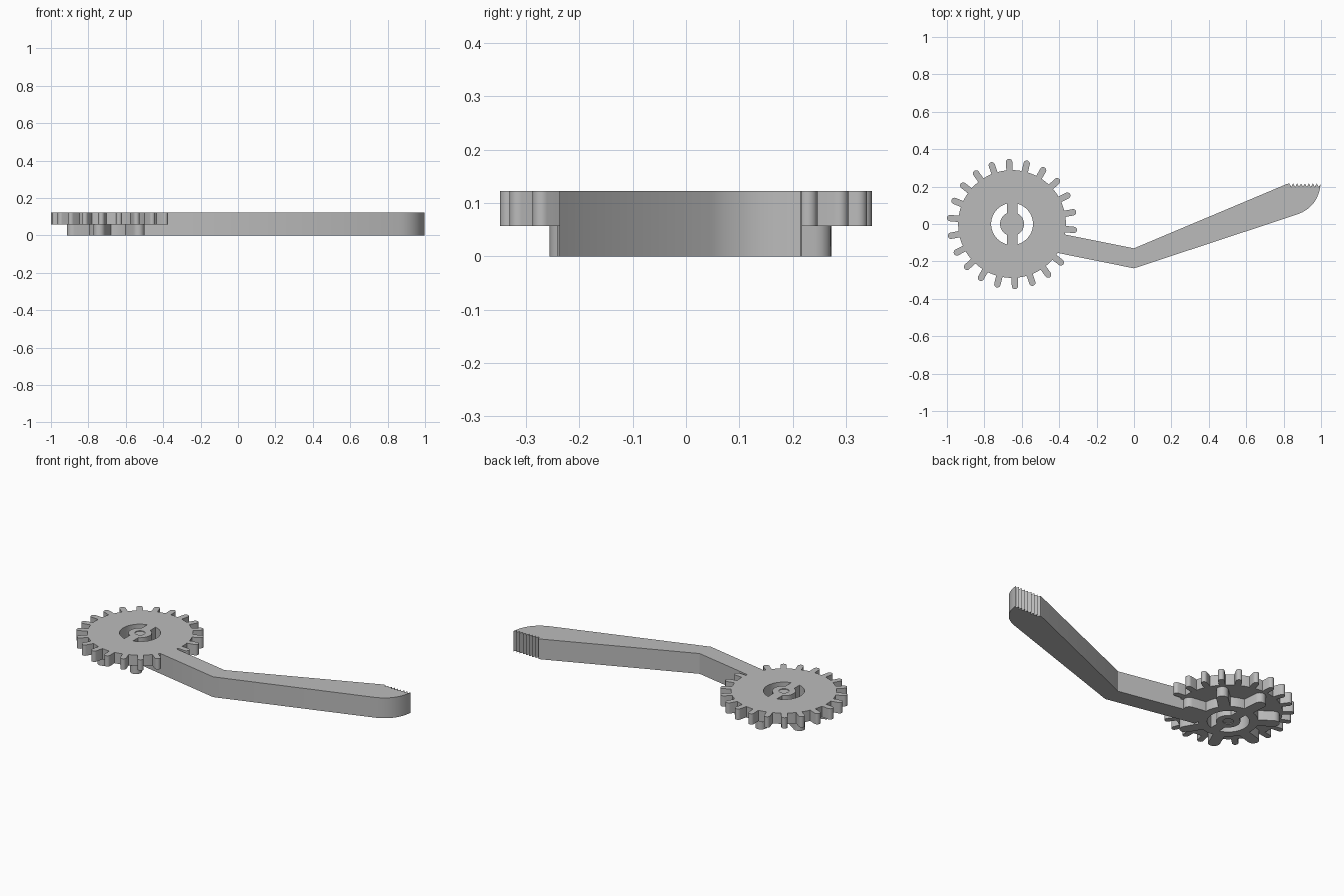
import bpy, bmesh
from math import sin, cos, pi, radians, asin

if "Cube" in bpy.data.objects:
    bpy.data.objects.remove(bpy.data.objects["Cube"], do_unlink=True)

CX = -0.652            # wheel axis
MID, TOP = 0.057, 0.122

grey = bpy.data.materials.new("plain grey")
grey.use_nodes = True
grey.diffuse_color = (0.5, 0.5, 0.5, 1)
bsdf = grey.node_tree.nodes["Principled BSDF"]
bsdf.inputs["Base Color"].default_value = (0.5, 0.5, 0.5, 1)


def polar(r, a):
    return (r * cos(a), r * sin(a))


def arc(r, a0, a1, n):
    return [polar(r, a0 + (a1 - a0) * i / n) for i in range(n + 1)]


def plate(name, outlines, z0, z1, cx=0.0):
    """Extrude a flat outline, with any further outlines cut as holes."""
    curve = bpy.data.curves.new(name, 'CURVE')
    curve.dimensions = '2D'
    curve.fill_mode = 'BOTH'
    curve.extrude = (z1 - z0) / 2
    for pts in outlines:
        spline = curve.splines.new('POLY')
        spline.points.add(len(pts) - 1)
        for p, (x, y) in zip(spline.points, pts):
            p.co = (x + cx, y, 0, 1)
        spline.use_cyclic_u = True
    helper = bpy.data.objects.new(name + "_outline", curve)
    bpy.context.collection.objects.link(helper)
    graph = bpy.context.evaluated_depsgraph_get()
    mesh = bpy.data.meshes.new_from_object(helper.evaluated_get(graph))
    bpy.data.objects.remove(helper, do_unlink=True)
    bm = bmesh.new()
    bm.from_mesh(mesh)
    bmesh.ops.remove_doubles(bm, verts=bm.verts, dist=0.0001)
    bmesh.ops.translate(bm, verts=bm.verts, vec=(0, 0, (z0 + z1) / 2))
    bmesh.ops.recalc_face_normals(bm, faces=bm.faces)
    bm.to_mesh(mesh)
    bm.free()
    mesh.materials.clear()
    mesh.materials.append(grey)
    obj = bpy.data.objects.new(name, mesh)
    bpy.context.collection.objects.link(obj)
    bpy.ops.object.select_all(action='DESELECT')
    obj.select_set(True)
    bpy.context.view_layer.objects.active = obj
    bpy.ops.object.shade_smooth_by_angle(angle=radians(30))
    return obj


def toothed(count, start, root, tip, w):
    """Closed outline of a wheel with straight, round-ended teeth."""
    pts = []
    step = 2 * pi / count
    half = asin(w / root)
    for i in range(count):
        a = start + i * step
        for j in range(9):
            t = -pi / 2 + pi * j / 8
            u, v = tip - w + w * cos(t), w * sin(t)
            pts.append((u * cos(a) - v * sin(a), u * sin(a) + v * cos(a)))
        pts += arc(root, a + half, a + step - half, 6)
    return pts


def window(side):
    """Curved opening beside the hub, leaving a spoke above and below."""
    hub, rim, spoke = 0.064, 0.112, 0.028
    a, b = pi / 2 - asin(spoke / hub), pi / 2 - asin(spoke / rim)
    pts = arc(rim, -b, b, 20) + arc(hub, a, -a, 16)
    return [(side * x, y) for x, y in pts]


windows = [window(1), window(-1)]
bore = arc(0.028, 0, 2 * pi * 23 / 24, 23)

# Upper wheel with fine teeth
plate("gear_wheel", [toothed(22, radians(92.7), 0.288, 0.349, 0.017), bore] + windows,
      MID, TOP, CX)

# Lower wheel with seven long teeth
plate("lower_pinion", [toothed(7, radians(94), 0.16, 0.273, 0.032), bore] + windows,
      0, MID, CX)

# Pin in the hub
plate("hub_pin", [bore], 0.004, TOP - 0.004, CX)

# Bent lever with a serrated pad and a rounded end
lever = [(-0.53, -0.13), (0, -0.237)]
lever += [(0.86, 0.047)]
p0, p1, p2 = (0.86, 0.047), (0.985, 0.085), (0.998, 0.215)
for i in range(1, 13):
    t = i / 12
    lever.append(tuple((1 - t) ** 2 * a + 2 * t * (1 - t) * b + t * t * c
                       for a, b, c in zip(p0, p1, p2)))
x, pitch = 0.998, 0.021
for i in range(8):
    lever += [(x - pitch * (i + 0.5), 0.198), (x - pitch * (i + 1), 0.217)]
lever += [(0.815, 0.213), (0, -0.13), (-0.53, -0.024)]
plate("lever", [lever], 0, TOP)
